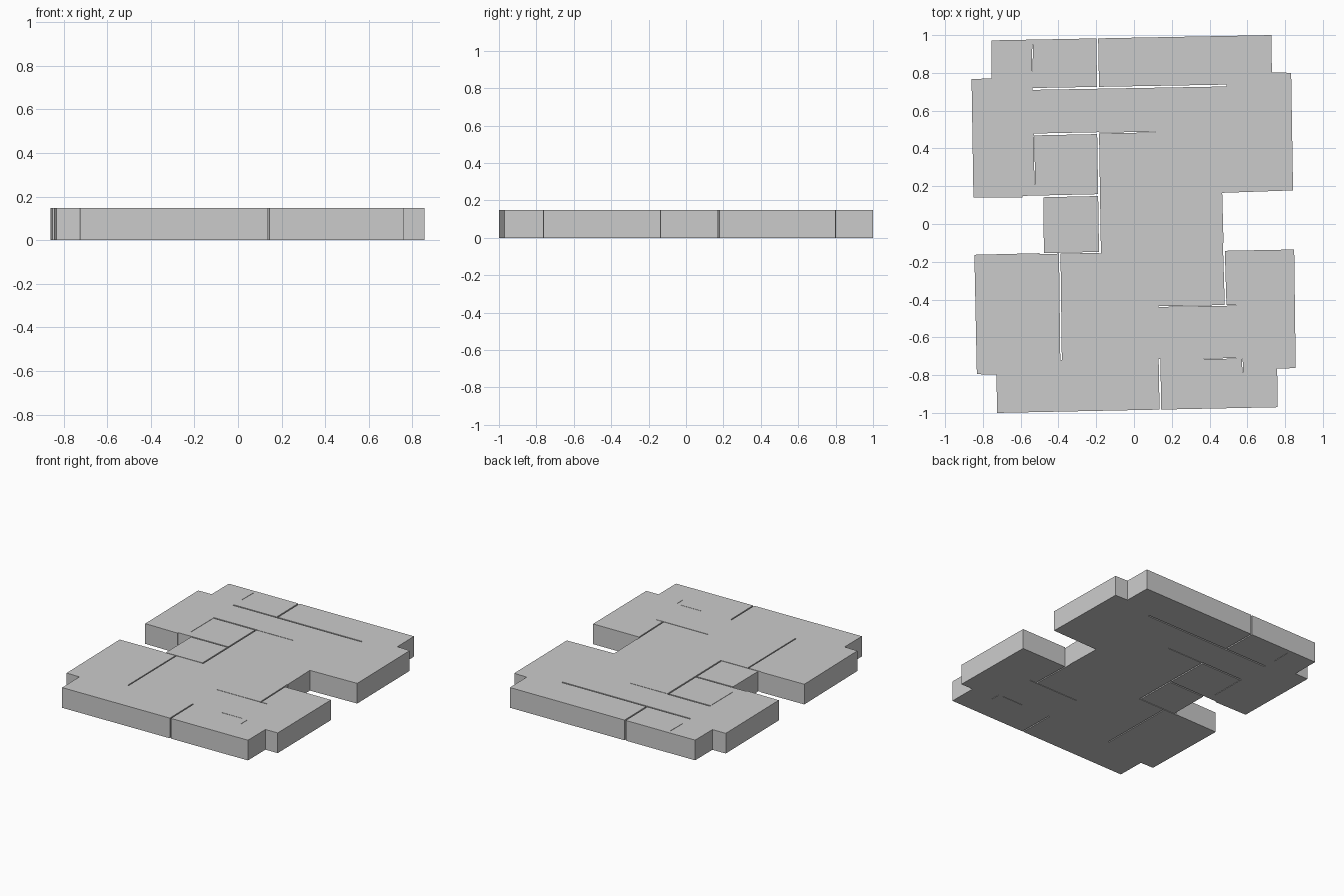
import bpy, bmesh, math
from mathutils import Matrix

if "Cube" in bpy.data.objects:
    bpy.data.objects.remove(bpy.data.objects["Cube"])

H = 0.148  # plate thickness


def prism(name, pts, z0, z1):
    bm = bmesh.new()
    face = bm.faces.new([bm.verts.new((x, y, z0)) for x, y in pts])
    ext = bmesh.ops.extrude_face_region(bm, geom=[face])
    verts = [g for g in ext["geom"] if isinstance(g, bmesh.types.BMVert)]
    bmesh.ops.translate(bm, verts=verts, vec=(0, 0, z1 - z0))
    bmesh.ops.recalc_face_normals(bm, faces=bm.faces)
    me = bpy.data.meshes.new(name)
    bm.to_mesh(me)
    bm.free()
    ob = bpy.data.objects.new(name, me)
    bpy.context.collection.objects.link(ob)
    return ob


# stepped outer outline of the plate, counter-clockwise
outline = [(-0.725, -1.0), (0.76, -0.97), (0.758, -0.765), (0.856, -0.763),
           (0.848, -0.135), (0.475, -0.142), (0.467, 0.165), (0.842, 0.178),
           (0.832, 0.8), (0.73, 0.803), (0.727, 1.0), (-0.754, 0.972),
           (-0.754, 0.77), (-0.86, 0.768), (-0.85, 0.14), (-0.6, 0.14),
           (-0.48, 0.147), (-0.477, -0.154), (-0.845, -0.163),
           (-0.832, -0.795), (-0.728, -0.797)]
plate = prism("stepped_plate", outline, 0, H)

# gaps between the panels: start, end, width
slits = [
    (-0.537, 0.715, 0.49, 0.733, 0.010),
    (-0.196, 1.05, -0.19, 0.722, 0.010),
    (-0.537, 0.95, -0.538, 0.81, 0.003),
    (-0.53, 0.474, -0.185, 0.481, 0.010),
    (-0.19, 0.481, 0.11, 0.487, 0.004),
    (-0.190, 0.485, -0.180, -0.155, 0.010),
    (-0.528, 0.46, -0.526, 0.21, 0.003),
    (-0.59, 0.144, -0.187, 0.153, 0.010),
    (-0.50, -0.157, -0.177, -0.15, 0.005),
    (-0.393, -0.155, -0.386, -0.72, 0.008),
    (0.475, -0.10, 0.485, -0.432, 0.009),
    (0.13, -0.437, 0.54, -0.43, 0.004),
    (0.135, -0.715, 0.141, -1.05, 0.009),
    (0.37, -0.714, 0.54, -0.711, 0.003),
    (0.574, -0.715, 0.575, -0.785, 0.003),
]
for x0, y0, x1, y1, w in slits:
    d = math.hypot(x1 - x0, y1 - y0)
    nx, ny = -(y1 - y0) / d * w / 2, (x1 - x0) / d * w / 2
    cutter = prism("slit_cutter", [(x0 - nx, y0 - ny), (x1 - nx, y1 - ny),
                                   (x1 + nx, y1 + ny), (x0 + nx, y0 + ny)], -0.1, H + 0.1)
    cutter.hide_render = True
    mod = plate.modifiers.new("slit", 'BOOLEAN')
    mod.operation = 'DIFFERENCE'
    mod.solver = 'EXACT'
    mod.object = cutter

# bake the slits and drop the cutters
bpy.context.view_layer.update()
dg = bpy.context.evaluated_depsgraph_get()
cut = bpy.data.meshes.new_from_object(plate.evaluated_get(dg))
plate.modifiers.clear()
plate.data = cut
for ob in list(bpy.data.objects):
    if ob.name.startswith("slit_cutter"):
        bpy.data.objects.remove(ob)
